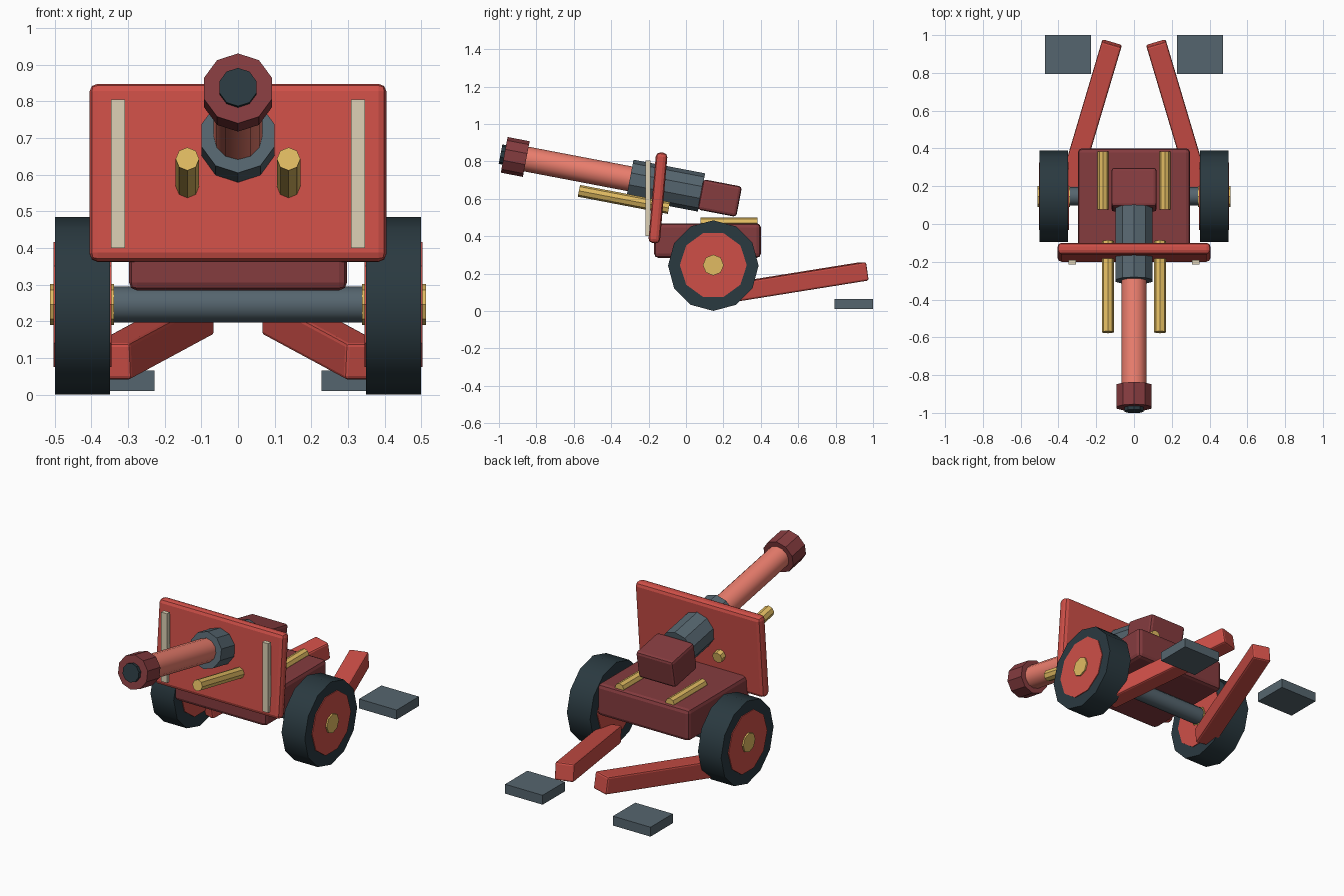
import bpy
from math import radians, sin, cos
from mathutils import Vector, Euler, Quaternion

if "Cube" in bpy.data.objects:
    bpy.data.objects.remove(bpy.data.objects["Cube"])


def material(name, r, g, b):
    m = bpy.data.materials.new(name)
    m.diffuse_color = [(c / 255) ** 2.2 for c in (r, g, b)] + [1]
    m.use_nodes = True
    m.node_tree.nodes["Principled BSDF"].inputs["Base Color"].default_value = m.diffuse_color
    return m


RED = material("red", 205, 80, 73)
DARK_RED = material("dark_red", 132, 62, 65)
SALMON = material("salmon", 236, 126, 110)
STEEL = material("steel", 86, 101, 110)
RUBBER = material("rubber", 46, 60, 66)
GOLD = material("gold", 224, 186, 98)
CREAM = material("cream", 220, 208, 180)


def finish(name, mat):
    ob = bpy.context.object
    ob.name = ob.data.name = name
    ob.data.materials.append(mat)
    return ob


def box(name, mat, loc, size, rot=(0, 0, 0), bevel=0, segments=2):
    bpy.ops.mesh.primitive_cube_add(size=1, location=loc, rotation=rot)
    bpy.context.object.scale = size
    bpy.ops.object.transform_apply(location=False, rotation=False, scale=True)
    ob = finish(name, mat)
    if bevel:
        mod = ob.modifiers.new("bevel", 'BEVEL')
        mod.width, mod.segments = bevel, segments
    return ob


def cyl(name, mat, loc, radius, length, sides, rot):
    bpy.ops.mesh.primitive_cylinder_add(vertices=sides, radius=radius, depth=length,
                                        location=loc, rotation=rot)
    ob = finish(name, mat)
    bpy.ops.object.shade_smooth_by_angle(angle=radians(31))
    return ob


TILT = radians(10.8)
ALONG_X = (0, radians(90), 0)
ALONG_Y = (radians(90), 0, 0)
ALONG_BARREL = (radians(90) - TILT, 0, 0)


def on_barrel(s):
    # point on the bore line, s measured back from the muzzle brake centre
    return (0, -0.913 + s * cos(TILT), 0.824 - s * sin(TILT))


# elevated gun: bore, muzzle, tube, sleeve, breech
ELEV = (-TILT, 0, 0)
cyl("bore", RUBBER, on_barrel(-0.055), 0.053, 0.05, 10, ALONG_BARREL)
cyl("muzzle_brake", DARK_RED, on_barrel(0), 0.097, 0.12, 10, ALONG_BARREL)
cyl("barrel", SALMON, on_barrel(0.45), 0.067, 0.90, 12, ALONG_BARREL)
cyl("barrel_sleeve", STEEL, on_barrel(0.819), 0.104, 0.39, 10, ALONG_BARREL)
box("breech", DARK_RED, (0, 0.181, 0.604), (0.24, 0.21, 0.165), ELEV, 0.016)

# carriage body, shield and axle
box("carriage_body", DARK_RED, (0, 0.115, 0.377), (0.595, 0.57, 0.185), bevel=0.022)
box("shield", RED, (0, -0.15, 0.605), (0.81, 0.062, 0.486), (radians(-5), 0, 0), 0.022)
cyl("axle", STEEL, (0, 0.146, 0.246), 0.049, 0.78, 12, ALONG_X)

# parts repeated on both sides
for side, tag in ((-1, "left"), (1, "right")):
    cyl(f"tire_{tag}", RUBBER, (side * 0.424, 0.146, 0.243), 0.242, 0.15, 12, ALONG_X)
    cyl(f"wheel_disc_{tag}", RED, (side * 0.424, 0.146, 0.246), 0.179, 0.159, 10, ALONG_X)
    cyl(f"hub_{tag}", GOLD, (side * 0.425, 0.146, 0.246), 0.056, 0.174, 8, ALONG_X)

    box(f"shield_stripe_{tag}", CREAM, (side * 0.327, -0.203, 0.603), (0.038, 0.025, 0.405))
    cyl(f"recoil_rod_{tag}", GOLD, (side * 0.138, -0.332, 0.597), 0.032, 0.49, 8, ALONG_BARREL)
    cyl(f"deck_rod_{tag}", GOLD, (side * 0.163, 0.23, 0.472), 0.029, 0.305, 8, ALONG_Y)

    # split trail leg running back and inward, and its spade plate
    a, b = Vector((side * 0.345, 0.19, 0.09)), Vector((side * 0.117, 0.957, 0.213))
    d = b - a
    pitch = Quaternion((1, 0, 0), d.angle(Vector((d.x, d.y, 0))))
    yaw = Quaternion((0, 0, 1), Vector((0, 1)).angle_signed(d.xy) * -1)
    box(f"trail_leg_{tag}", RED, (a + b) / 2, (0.108, d.length, 0.1),
        (yaw @ pitch).to_euler(), 0.01)
    box(f"spade_{tag}", STEEL, (side * 0.349, 0.897, 0.038), (0.243, 0.206, 0.055))
